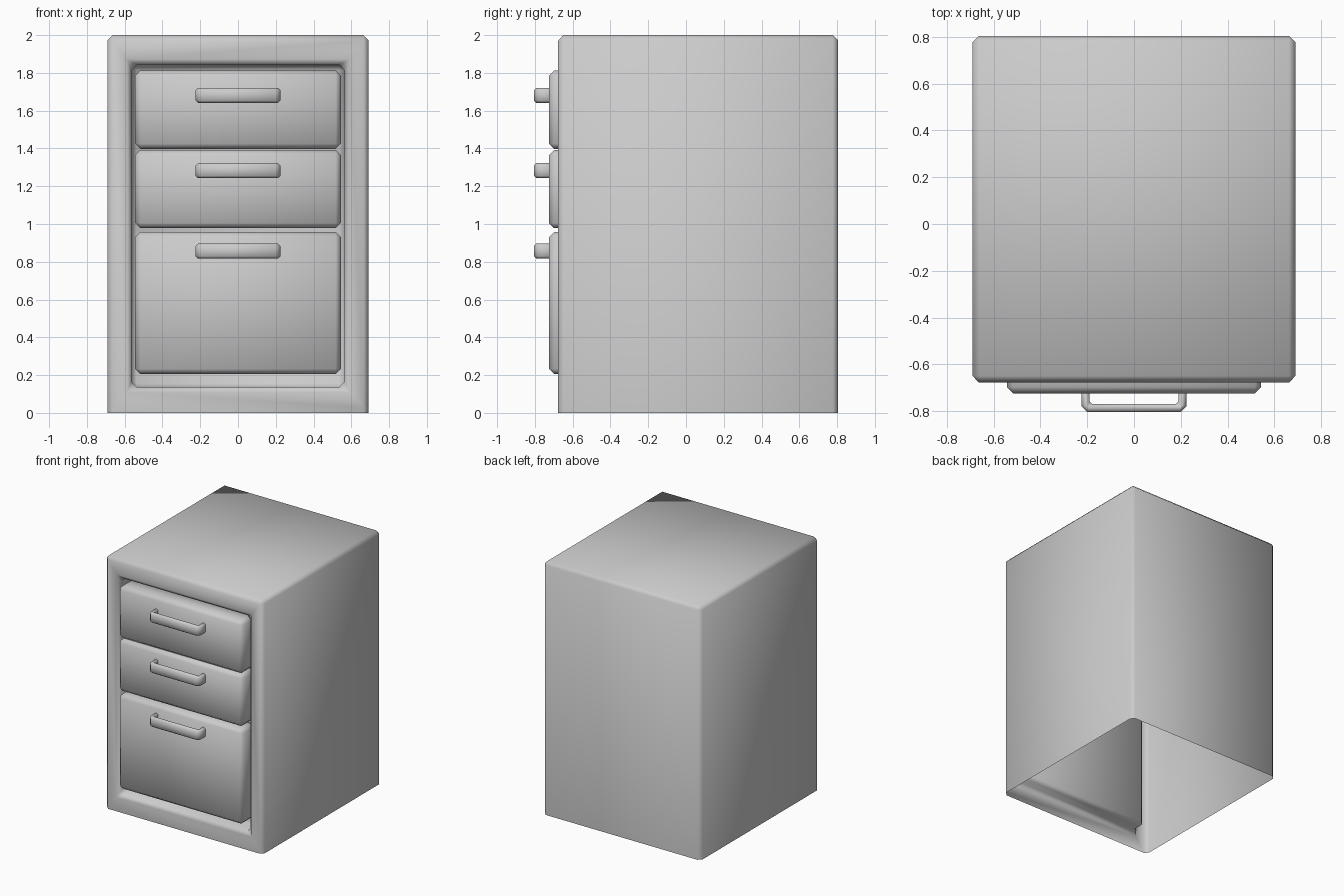
import bpy, bmesh

if "Cube" in bpy.data.objects:
    bpy.data.objects.remove(bpy.data.objects["Cube"])

def finish(name, bm, width, angle=0.52):
    """Turn a bmesh into a smooth object with single-step chamfered edges."""
    me = bpy.data.meshes.new(name)
    bm.to_mesh(me)
    bm.free()
    for p in me.polygons:
        p.use_smooth = True
    ob = bpy.data.objects.new(name, me)
    bpy.context.collection.objects.link(ob)
    mod = ob.modifiers.new("chamfer", 'BEVEL')
    mod.width = width
    mod.segments = 1
    mod.limit_method = 'ANGLE'
    mod.angle_limit = angle
    return ob

def ring(bm, x, y, z0, z1):
    return [bm.verts.new(c) for c in ((-x, y, z0), (x, y, z0), (x, y, z1), (-x, y, z1))]

def bridge(bm, a, b, sides=range(4)):
    for i in sides:
        j = (i + 1) % 4
        bm.faces.new((a[i], a[j], b[j], b[i]))

# Cabinet shell: open underneath, with a shallow recess in the front
bm = bmesh.new()
back = ring(bm, 0.69, 0.805, 0, 2)
front = ring(bm, 0.69, -0.677, 0, 2)
opening = ring(bm, 0.564, -0.677, 0.137, 1.842)
recess = ring(bm, 0.564, -0.555, 0.137, 1.842)
bm.faces.new(back[::-1])
bridge(bm, back, front, (1, 2, 3))
bridge(bm, front, opening)
bridge(bm, opening, recess)
bm.faces.new(recess)
finish("cabinet_body", bm, 0.027)

def drawer(name, z0, z1):
    bm = bmesh.new()
    b = ring(bm, 0.544, -0.557, z0, z1)
    f = ring(bm, 0.544, -0.725, z0, z1)
    bm.faces.new(b[::-1])
    bridge(bm, b, f)
    bm.faces.new(f)
    finish(name, bm, 0.027)

def handle(name, z):
    # U-shaped outline seen from above, with cut outer elbows
    half = [(0.19, -0.70), (0.224, -0.70), (0.224, -0.78), (0.2, -0.805)]
    inner = (0.19, -0.77)
    pts = [inner] + half
    pts = pts + [(-x, y) for x, y in reversed(pts)]
    bm = bmesh.new()
    face = bm.faces.new([bm.verts.new((x, y, z - 0.0395)) for x, y in pts])
    ext = bmesh.ops.extrude_face_region(bm, geom=[face])
    bmesh.ops.translate(bm, vec=(0, 0, 0.079),
                        verts=[g for g in ext["geom"] if isinstance(g, bmesh.types.BMVert)])
    bmesh.ops.recalc_face_normals(bm, faces=bm.faces)
    finish(name, bm, 0.012, 0.95)

# Two shallow drawers over one deep drawer, each with a pull handle
for label, z0, z1, hz in (("top", 1.398, 1.812, 1.681),
                          ("middle", 0.978, 1.392, 1.283),
                          ("bottom", 0.206, 0.957, 0.857)):
    drawer(label + "_drawer", z0, z1)
    handle(label + "_handle", hz)
